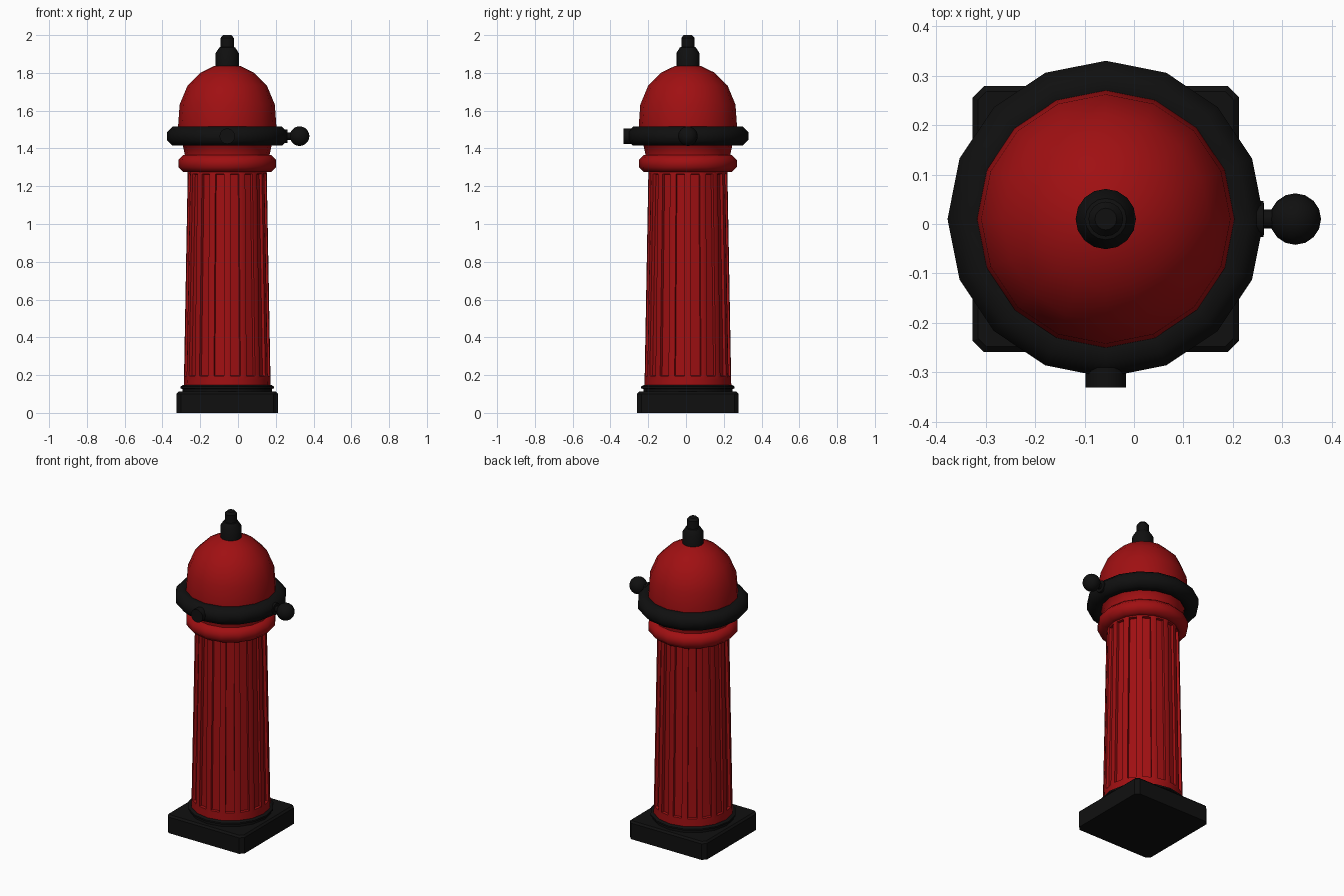
import bpy, bmesh, math
from mathutils import Matrix, Vector

cube = bpy.data.objects.get("Cube")
if cube:
    bpy.data.objects.remove(cube, do_unlink=True)

CX, CY = -0.057, 0.01      # axis of the post
SIDES = 16
RING_Z = 1.465


def material(name, rgb):
    mat = bpy.data.materials.new(name)
    mat.use_nodes = True
    color = (*rgb, 1)
    mat.diffuse_color = color
    mat.node_tree.nodes["Principled BSDF"].inputs["Base Color"].default_value = color
    return mat


RED = material("deep_red", (0.35, 0.005, 0.006))
BLACK = material("soft_black", (0.005, 0.005, 0.005))


def finish(name, bm, mat, location, angle=40):
    bmesh.ops.recalc_face_normals(bm, faces=bm.faces)
    mesh = bpy.data.meshes.new(name)
    bm.to_mesh(mesh)
    bm.free()
    mesh.materials.append(mat)
    for poly in mesh.polygons:
        poly.use_smooth = True
    mesh.set_sharp_from_angle(angle=math.radians(angle))
    obj = bpy.data.objects.new(name, mesh)
    obj.location = location
    bpy.context.collection.objects.link(obj)
    return obj


def lathe(profile, closed=False):
    """Revolve (radius, height) points; closed profiles make rings."""
    bm = bmesh.new()
    rings = []
    for r, z in profile:
        rings.append([bm.verts.new((r * math.cos(a), r * math.sin(a), z))
                      for a in (math.tau * i / SIDES for i in range(SIDES))])
    pairs = list(zip(rings, rings[1:]))
    if closed:
        pairs.append((rings[-1], rings[0]))
    for low, high in pairs:
        for i in range(SIDES):
            j = (i + 1) % SIDES
            bm.faces.new((low[i], low[j], high[j], high[i]))
    if not closed:
        bm.faces.new(rings[0])
        bm.faces.new(rings[-1])
    return bm


def torus(name, major, minor, z, mat):
    # eight-sided section with a flat top and side
    section = [(major + minor * math.cos(a), minor * math.sin(a))
               for a in (math.tau * (k + 0.5) / 8 for k in range(8))]
    finish(name, lathe(section, True), mat, (CX, CY, z), 50)


def rod(name, profile, direction, location, mat):
    bm = lathe(profile)
    turn = Vector((0, 0, 1)).rotation_difference(Vector(direction)).to_matrix()
    bmesh.ops.rotate(bm, verts=bm.verts, cent=(0, 0, 0), matrix=turn)
    finish(name, bm, mat, location)


# Square plinth with chamfered corners and a softened top edge
bm = bmesh.new()
half = 0.269
bmesh.ops.create_cube(bm, size=1, matrix=Matrix.Translation((0, 0, 0.056))
                      @ Matrix.Diagonal((half * 2, half * 2, 0.112, 1)))
corners = [e for e in bm.edges if abs(e.verts[0].co.z - e.verts[1].co.z) > 0.05]
bmesh.ops.bevel(bm, geom=corners, offset=0.023, segments=1, affect='EDGES')
top_edges = [e for e in bm.edges if all(v.co.z > 0.1 for v in e.verts)]
bmesh.ops.bevel(bm, geom=top_edges, offset=0.011, segments=1, affect='EDGES')
finish("plinth", bm, BLACK, (CX, CY, 0), 25)

# Foot flange
finish("foot_flange", lathe([(0.236, 0.10), (0.236, 0.126), (0.247, 0.13),
                             (0.247, 0.14), (0.235, 0.147)]),
       BLACK, (CX, CY, 0), 30)

# Tapered column with one sunken flute per side
bm = lathe([(0.23, 0.14), (0.229, 0.178), (0.209, 1.283), (0.209, 1.30)])
panels = [f for f in bm.faces if len(f.verts) == 4
          and max(v.co.z for v in f.verts) - min(v.co.z for v in f.verts) > 1]
bmesh.ops.recalc_face_normals(bm, faces=bm.faces)
bmesh.ops.inset_individual(bm, faces=panels, thickness=0.025)
bmesh.ops.inset_individual(bm, faces=panels, thickness=0.003, depth=-0.016)
finish("fluted_column", bm, RED, (CX, CY, 0))

# Collar, neck and dome
torus("collar", 0.214, 0.049, 1.32, RED)
finish("dome", lathe([(0.222, 1.30), (0.225, 1.37), (0.236, 1.42), (0.26, 1.44),
                      (0.26, 1.52), (0.252, 1.632), (0.21, 1.733),
                      (0.14, 1.802), (0.07, 1.836), (0.02, 1.845)]),
       RED, (CX, CY, 0))

# Clamp ring
torus("clamp_ring", 0.27, 0.054, RING_Z, BLACK)

# Finial
finish("finial", lathe([(0.061, 1.825), (0.061, 1.905), (0.042, 1.935),
                        (0.035, 1.937), (0.035, 1.985), (0.022, 2.0)]),
       BLACK, (CX, CY, 0))

# Front stub
rod("front_stub", [(0.041, 0), (0.041, 0.1)], (0, -1, 0),
    (CX, -0.23, RING_Z), BLACK)

# Left side knob on a short stem
rod("knob_stem", [(0.036, 0), (0.036, 0.062), (0.019, 0.063), (0.019, 0.1)],
    (1, 0, 0), (0.2, CY, RING_Z), BLACK)
bm = bmesh.new()
bmesh.ops.create_uvsphere(bm, u_segments=16, v_segments=10, radius=0.052)
finish("knob", bm, BLACK, (0.326, CY, RING_Z))
